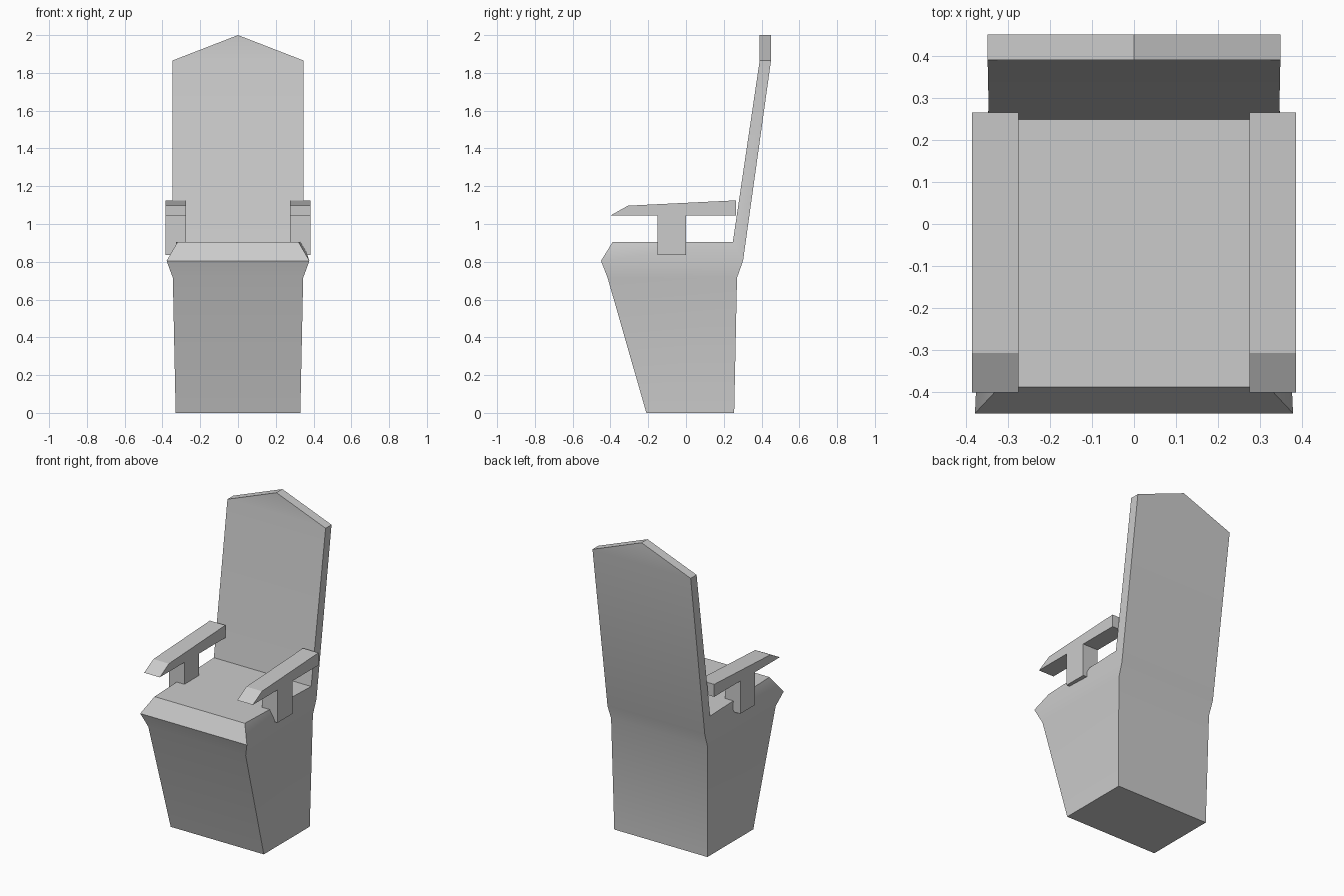
import bpy, bmesh

if "Cube" in bpy.data.objects:
    bpy.data.objects.remove(bpy.data.objects["Cube"])


def make_object(name, bm):
    bmesh.ops.recalc_face_normals(bm, faces=bm.faces)
    mesh = bpy.data.meshes.new(name)
    bm.to_mesh(mesh)
    bm.free()
    obj = bpy.data.objects.new(name, mesh)
    bpy.context.collection.objects.link(obj)
    return obj


# Seat block and backrest as one shell: rings of (z, front half-width, front y, back half-width, back y)
RINGS = [
    (0.0, 0.33, -0.21, 0.33, 0.255),
    (0.715, 0.345, -0.415, 0.342, 0.27),
    (0.805, 0.378, -0.45, 0.345, 0.302),
    (0.905, 0.32, -0.388, 0.345, 0.248),
]
bm = bmesh.new()
loops = [[bm.verts.new(p) for p in ((-fw, fy, z), (fw, fy, z), (bw, by, z), (-bw, by, z))]
         for z, fw, fy, bw, by in RINGS]
bm.faces.new(loops[0])
bm.faces.new(loops[-1])
for level, (low, high) in enumerate(zip(loops, loops[1:])):
    for i in range(4):
        if level == 2 and i == 2:
            continue  # the backrest grows out of this gap
        j = (i + 1) % 4
        bm.faces.new((low[i], low[j], high[j], high[i]))

# Backrest: pointed slab leaning backwards from the gap
outlines = []
for ring, y in ((loops[3], 0.39), (loops[2], 0.45)):
    top = [bm.verts.new(p) for p in ((0.348, y, 1.865), (0, y, 2.0), (-0.348, y, 1.865))]
    outlines.append([ring[3], ring[2]] + top)
front, back = outlines
for outline in outlines:
    bm.faces.new((outline[0], outline[1], outline[2], outline[4]))
    bm.faces.new(outline[2:])
for i in range(1, 5):
    j = (i + 1) % 5
    bm.faces.new((front[i], front[j], back[j], back[i]))
chair = make_object("seat_and_backrest", bm)

# Armrests: T-shaped side profile (y, z), extruded across x and mirrored
PROFILE = [(-0.40, 1.045), (-0.15, 1.045), (-0.15, 0.835), (0.0, 0.835),
           (0.0, 1.045), (0.265, 1.045), (0.265, 1.125), (-0.307, 1.097)]
for side, name in ((-1, "left_armrest"), (1, "right_armrest")):
    bm = bmesh.new()
    face = bm.faces.new([bm.verts.new((side * 0.275, y, z)) for y, z in PROFILE])
    new = bmesh.ops.extrude_face_region(bm, geom=[face])["geom"]
    bmesh.ops.translate(bm, vec=(side * 0.11, 0, 0),
                        verts=[v for v in new if isinstance(v, bmesh.types.BMVert)])
    make_object(name, bm)

# Soft shading over the shallow bends of the shell
bpy.context.view_layer.objects.active = chair
chair.select_set(True)
bpy.ops.object.shade_smooth_by_angle()
